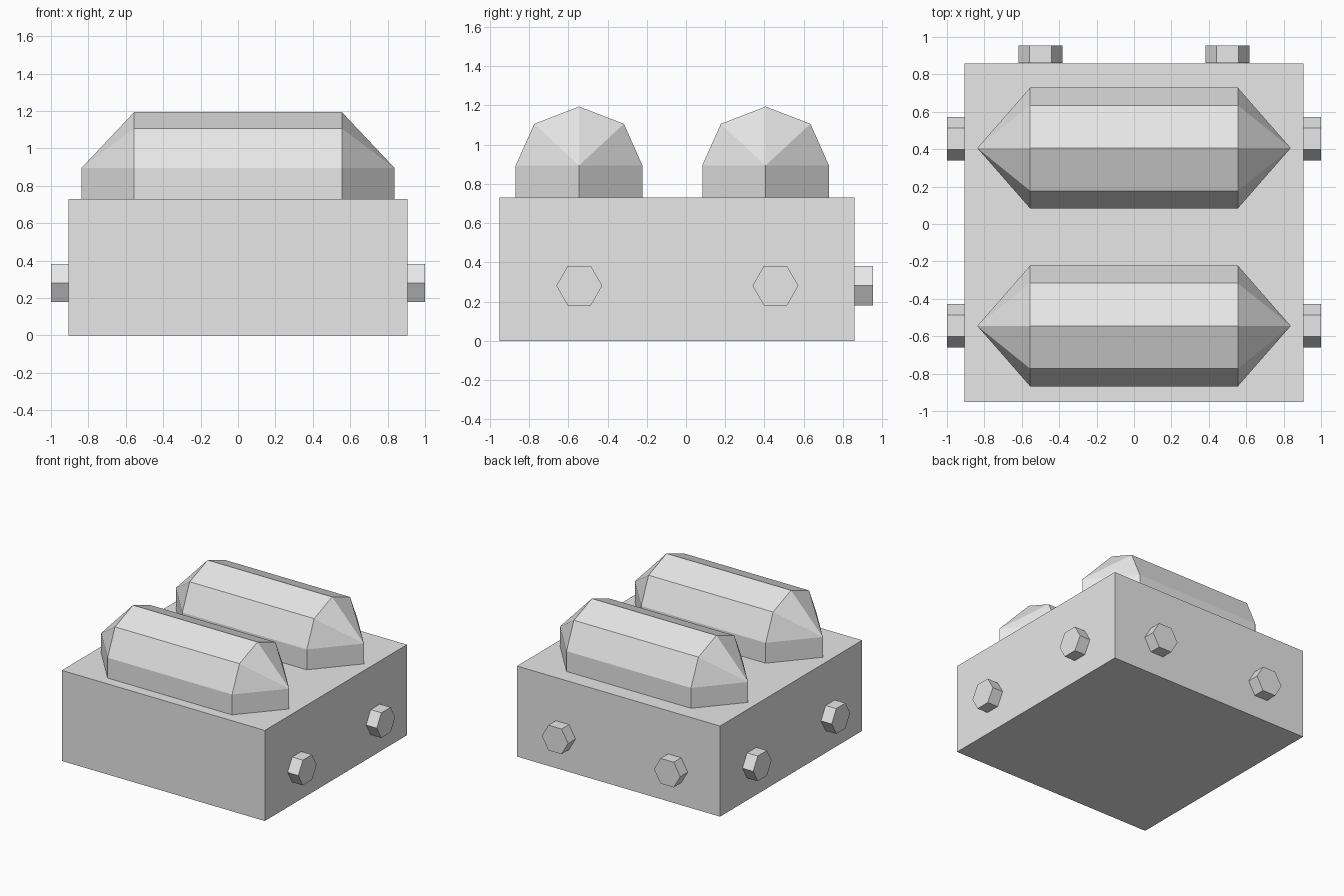
import bpy, bmesh, math
from mathutils import Matrix, Vector

if "Cube" in bpy.data.objects:
    bpy.data.objects.remove(bpy.data.objects["Cube"])

grey = bpy.data.materials.new("light grey")
grey.diffuse_color = (0.8, 0.8, 0.8, 1)
grey.use_nodes = True
grey.node_tree.nodes["Principled BSDF"].inputs["Base Color"].default_value = grey.diffuse_color


def finish(name, bm):
    bmesh.ops.recalc_face_normals(bm, faces=bm.faces)
    mesh = bpy.data.meshes.new(name)
    bm.to_mesh(mesh)
    bm.free()
    mesh.materials.append(grey)
    obj = bpy.data.objects.new(name, mesh)
    bpy.context.collection.objects.link(obj)
    return obj


# Block-shaped base
bm = bmesh.new()
bmesh.ops.create_cube(bm, size=1)
bmesh.ops.scale(bm, vec=(1.81, 1.81, 0.73), verts=bm.verts)
bmesh.ops.translate(bm, vec=(0, -0.046, 0.365), verts=bm.verts)
finish("base_block", bm)


# Two long half-octagon domes with pointed ends
def dome(name, y):
    bm = bmesh.new()
    ry, rz, mid, bottom = 0.323, 0.3, 0.894, 0.73
    profile = [(ry * math.cos(a), mid + rz * math.sin(a))
               for a in (i * math.pi / 4 for i in range(5))]
    profile += [(-ry, bottom), (ry, bottom)]
    for s in (-1, 1):
        for py, pz in profile:
            bm.verts.new((s * 0.555, y + py, pz))
        for pz in (mid, bottom):
            bm.verts.new((s * 0.838, y, pz))
    bmesh.ops.convex_hull(bm, input=bm.verts)
    bmesh.ops.dissolve_limit(bm, angle_limit=math.radians(1),
                             verts=bm.verts, edges=bm.edges)
    finish(name, bm)


dome("dome_front", -0.545)
dome("dome_back", 0.406)


# Six-sided studs: two on each side and two on the back
def stud(name, centre, direction):
    bm = bmesh.new()
    bmesh.ops.create_cone(bm, cap_ends=True, segments=6,
                          radius1=0.117, radius2=0.117, depth=0.095)
    # local frame: hexagon corner points sideways, axis points outwards
    axis = Vector(direction)
    up = Vector((0, 0, 1))
    side = up.cross(axis)
    rot = Matrix((up, side, axis)).transposed().to_4x4()
    corner = max(bm.verts, key=lambda v: v.co.y).co
    turn = Matrix.Rotation(math.pi / 2 - math.atan2(corner.y, corner.x), 4, 'Z')
    bm.transform(Matrix.Translation(centre) @ rot @ turn)
    finish(name, bm)


for s, label in ((-1, "left"), (1, "right")):
    for y, place in ((-0.544, "front"), (0.456, "back")):
        stud(f"side_stud_{label}_{place}", (s * 0.9525, y, 0.281), (s, 0, 0))
    stud(f"back_stud_{label}", (s * 0.5, 0.907, 0.281), (0, 1, 0))
